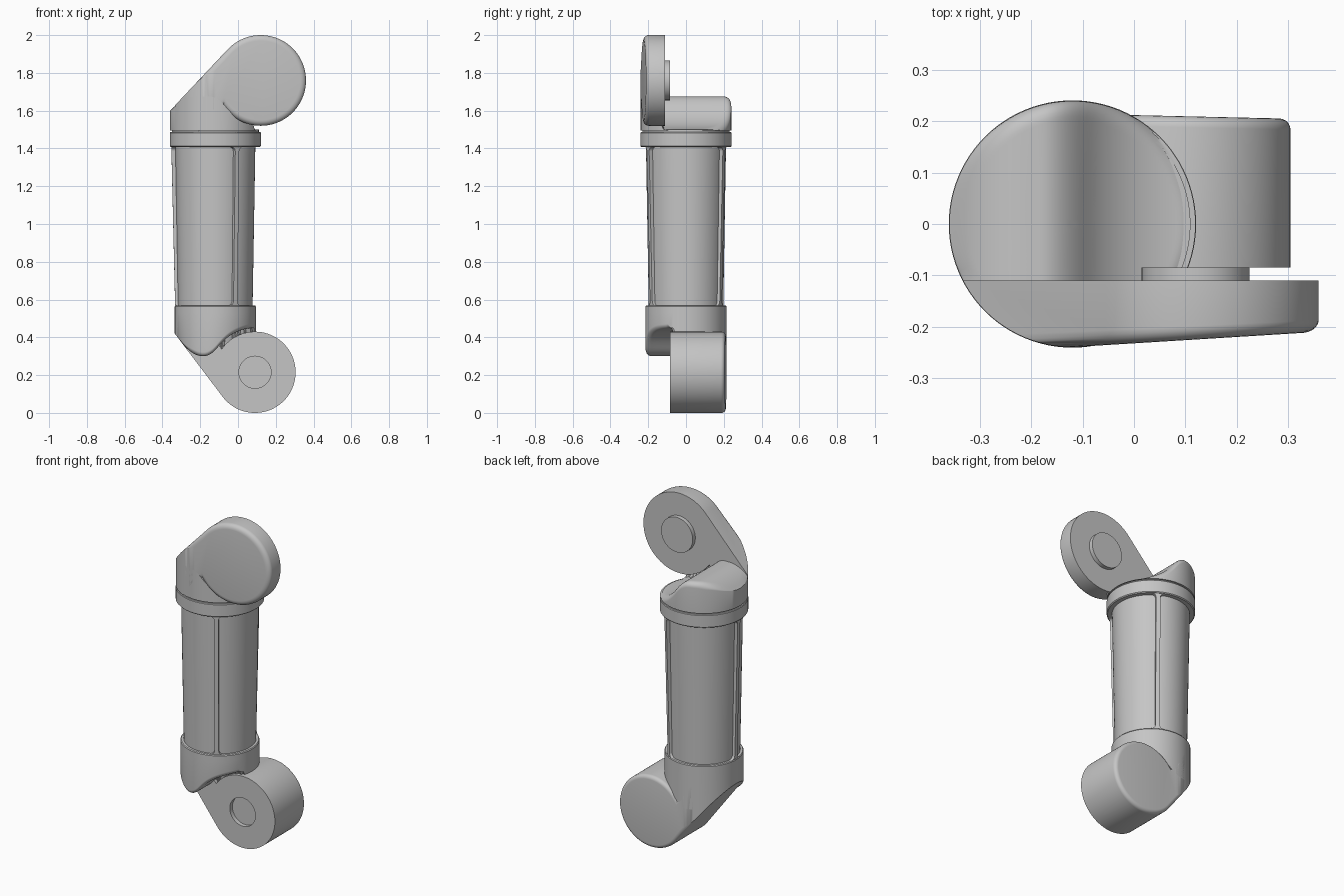
import bpy, bmesh
from math import sin, cos, pi, sqrt, radians, atan2, asin, hypot, tan
from mathutils import Matrix, Vector

if "Cube" in bpy.data.objects:
    bpy.data.objects.remove(bpy.data.objects["Cube"])

AXIS = -0.12  # x position of the tube axis
SEG = 96

grey = bpy.data.materials.new("satin grey")
grey.use_nodes = True
grey.diffuse_color = (0.56, 0.56, 0.56, 1)
grey.node_tree.nodes["Principled BSDF"].inputs["Base Color"].default_value = grey.diffuse_color


def finish(bm, name, matrix=None):
    bmesh.ops.recalc_face_normals(bm, faces=bm.faces)
    mesh = bpy.data.meshes.new(name)
    bm.to_mesh(mesh)
    bm.free()
    if matrix:
        mesh.transform(matrix)
    mesh.materials.append(grey)
    obj = bpy.data.objects.new(name, mesh)
    bpy.context.collection.objects.link(obj)
    return obj


def skin(bm, rings):
    """Join closed rings of points with quads and cap both ends."""
    rows = [[bm.verts.new(p) for p in ring] for ring in rings]
    n = len(rows[0])
    for a, b in zip(rows, rows[1:]):
        for i in range(n):
            j = (i + 1) % n
            bm.faces.new((a[i], a[j], b[j], b[i]))
    bm.faces.new(rows[0])
    bm.faces.new(rows[-1])


def inset(outline, amount):
    """Shrink a clockwise outline with mitred corners."""
    pts = [Vector(p) for p in outline]
    result = []
    for i, p in enumerate(pts):
        a = (p - pts[i - 1]).normalized()
        b = (pts[(i + 1) % len(pts)] - p).normalized()
        na, nb = Vector((a.y, -a.x)), Vector((b.y, -b.x))
        result.append(p + (na + nb) * amount / (1 + na.dot(nb)))
    return result


def lathe(name, profile):
    bm = bmesh.new()
    skin(bm, [[(AXIS + r * cos(2 * pi * i / SEG), r * sin(2 * pi * i / SEG), z)
               for i in range(SEG)] for r, z in profile])
    return finish(bm, name)


def disc_y(name, x, z, r, y0, y1):
    bm = bmesh.new()
    skin(bm, [[(x + r * cos(2 * pi * i / 64), y, z + r * sin(2 * pi * i / 64))
               for i in range(64)] for y in (y0, y1)])
    return finish(bm, name)


def cut(obj, cutter, operation):
    """Apply a boolean and remove its cutter."""
    mod = obj.modifiers.new("cut", 'BOOLEAN')
    mod.operation, mod.object, mod.solver = operation, cutter, 'EXACT'
    bpy.context.view_layer.update()
    graph = bpy.context.evaluated_depsgraph_get()
    mesh = bpy.data.meshes.new_from_object(obj.evaluated_get(graph))
    obj.modifiers.clear()
    obj.data = mesh
    bpy.data.objects.remove(cutter)


def smin(a, b, k=0.08):
    h = max(k - abs(a - b), 0) / k
    return min(a, b) - h * h * k / 4


def elbow(name, r, shoulder, cx, cz, R, inner, cap, taper, bevel, hub, hub_depth, matrix):
    """Saddle-topped socket with an offset round joint, built growing upward."""
    x0 = AXIS - r
    dx, dz = cx - x0, cz - shoulder
    line = atan2(dz, dx) + asin(R / hypot(dx, dz))  # slant tangent to the joint
    slope = tan(line)
    turn = radians(212)  # where the saddle's hollow runs out into a straight slope

    # Saddle: a height field over the round socket
    def height(x, y, d):
        gap = R + 0.02 if y > inner - 0.02 else R - 0.01
        xt = cx + gap * cos(turn)
        if x > xt:
            hollow = cz - sqrt(gap * gap - (x - cx) ** 2)
        else:
            hollow = cz + gap * sin(turn) + (x - xt) / tan(turn) * -1
        z = smin(smin(shoulder + slope * (x - x0), cap), hollow)
        if y > inner and d < bevel:
            drop = bevel - sqrt(max(bevel ** 2 - (bevel - d) ** 2, 0))
            z -= drop * min(1, (x - x0) / 0.1)
        return max(z, 0.001)

    bm = bmesh.new()
    radii = [r * (1 - bevel / r * (k / 6) ** 2) for k in range(7)]
    radii += [radii[-1] * (1 - k / 30) for k in range(1, 30)]
    rings = [[(AXIS + r * cos(2 * pi * i / SEG), r * sin(2 * pi * i / SEG), 0)
              for i in range(SEG)]]
    for s in radii:
        ring = []
        for i in range(SEG):
            x, y = s * cos(2 * pi * i / SEG), s * sin(2 * pi * i / SEG)
            ring.append((AXIS + x, y, height(AXIS + x, y, r - s)))
        rings.append(ring)
    skin(bm, rings)
    finish(bm, name + "_socket", matrix)

    # Joint: round plate with a slanted shoulder, softened on its outer rim
    start, end = line + pi / 2, radians(215) - 2 * pi
    outline = [(cx + R * cos(start + (end - start) * i / 72),
                cz + R * sin(start + (end - start) * i / 72)) for i in range(73)]
    outline += [(x0 - 0.1, -0.25), (x0 - 0.1, shoulder - 0.1 * slope)]
    rim = [(bevel * (1 - cos(a)), -r + bevel * (1 - sin(a)))
           for a in (pi / 2 * k / 5 for k in range(6))]
    bm = bmesh.new()
    skin(bm, [[(x, y, z) for x, z in inset(outline, o)] for o, y in [(0, inner)] + rim])
    for v in bm.verts:
        v.co.y += taper * (v.co.x - AXIS) * (inner - v.co.y) / (inner + r)
    joint = finish(bm, name + "_joint")

    # Keep the joint inside the socket's round outline on its left half
    foot = [(AXIS + r * cos(pi / 2 + pi * i / 48), r * sin(pi / 2 + pi * i / 48))
            for i in range(49)] + [(1, -r - 0.01), (1, r + 0.01)]
    bm = bmesh.new()
    skin(bm, [[(x, y, z) for x, y in foot] for z in (-0.002, 1)])
    cut(joint, finish(bm, "trim"), 'INTERSECT')

    # Hub: raised boss or sunk bore on the inner face
    if hub_depth > 0:
        boss = disc_y(name + "_hub", cx, cz, hub, inner - 0.01, inner + hub_depth)
        boss.data.transform(matrix)
    else:
        cut(joint, disc_y("bore", cx, cz, hub, inner + hub_depth, inner + 0.05), 'DIFFERENCE')
    joint.data.transform(matrix)


# Upper and lower elbows; the lower one is turned half round the x axis
elbow("upper_elbow", r=0.24, shoulder=0.105, cx=0.12, cz=0.265, R=0.24, inner=-0.11,
      cap=0.18, taper=0.062, bevel=0.03, hub=0.105, hub_depth=0.025,
      matrix=Matrix.Translation((0, 0, 1.495)))
elbow("lower_elbow", r=0.215, shoulder=0.11, cx=0.09, cz=0.315, R=0.215, inner=0.085,
      cap=0.23, taper=0.023, bevel=0.022, hub=0.085, hub_depth=-0.025,
      matrix=Matrix.Translation((0, 0, 0.53)) @ Matrix.Rotation(pi, 4, 'X'))

# Collars, with a thin groove next to each elbow
lathe("upper_collar", [(0.2, 1.408), (0.236, 1.408), (0.241, 1.413), (0.241, 1.483),
                       (0.238, 1.487), (0.2, 1.487)])
lathe("upper_groove", [(0.23, 1.48), (0.23, 1.5)])
lathe("lower_collar", [(0.19, 0.53), (0.215, 0.53), (0.215, 0.563), (0.211, 0.568),
                       (0.19, 0.568)])

# Tapered tube
LOW, HIGH = 0.568, 1.408
lathe("tube", [(0.197, 0.55), (0.212, 1.42)])

# Three raised ribs, flared where they meet the collars
FLARE = 0.024
steps = [FLARE * (k / 6) ** 2 for k in range(7)]
levels = [LOW + d for d in steps] + [HIGH - d for d in reversed(steps)]
for label, angle in (("front", -60), ("back", 60), ("right", 180)):
    bm = bmesh.new()
    rings = []
    for z in levels:
        d = min(z - LOW, HIGH - z, FLARE)
        w = 0.012 + FLARE - sqrt(max(FLARE ** 2 - (FLARE - d) ** 2, 0))
        out = 0.213 + 0.02 * (z - LOW) / (HIGH - LOW)
        edge = sqrt(out * out - w * w)
        rings.append([(0.17, -w, z), (edge, -w, z), (out, 0, z), (edge, w, z), (0.17, w, z)])
    skin(bm, rings)
    finish(bm, label + "_rib", Matrix.Translation((AXIS, 0, 0))
           @ Matrix.Rotation(radians(angle), 4, 'Z'))

# Smooth shading with crisp edges
bpy.ops.object.select_all(action='DESELECT')
for obj in bpy.context.collection.objects:
    if obj.type == 'MESH':
        obj.select_set(True)
        bpy.context.view_layer.objects.active = obj
bpy.ops.object.shade_smooth_by_angle(angle=radians(35))
